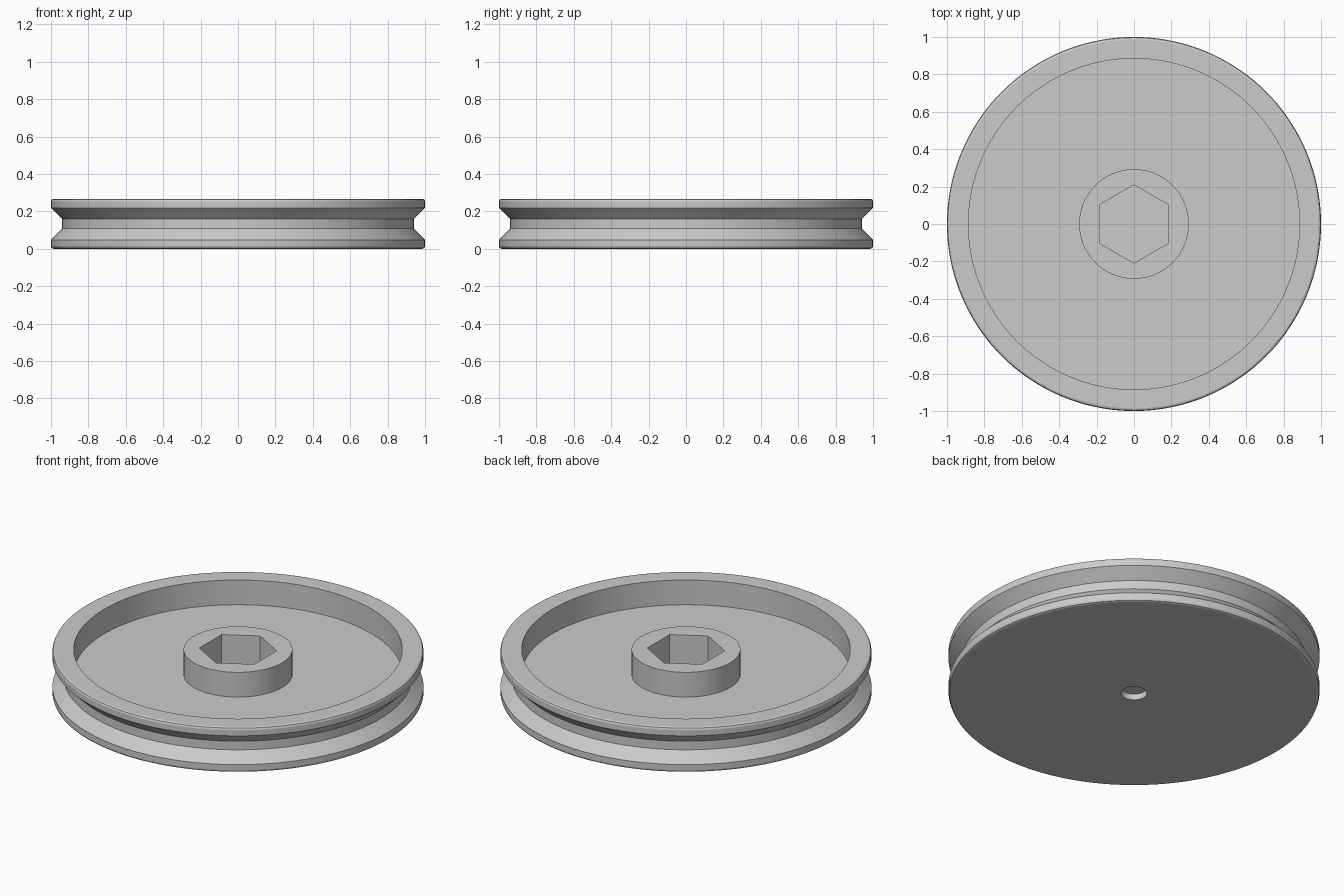
import bpy, bmesh
from math import cos, pi, tau, radians

cube = bpy.data.objects.get("Cube")
if cube:
    bpy.data.objects.remove(cube)

SEG = 144          # divisible by six so the hexagon corners land on steps
HEIGHT = 0.267
FLOOR = 0.12       # recessed face between rim and hub
POCKET = 0.04      # bottom of the hexagonal pocket
HOLE = 0.07

grey = bpy.data.materials.new("light_grey")
grey.use_nodes = True
colour = (0.6, 0.6, 0.6, 1)
grey.diffuse_color = colour
grey.node_tree.nodes["Principled BSDF"].inputs["Base Color"].default_value = colour


def hex_factor(angle):
    """Radius of a unit-apothem hexagon with corners on +y and -y."""
    return 1 / cos((angle + pi / 6) % (pi / 3) - pi / 6)


def revolve(name, profile):
    """Turn a closed profile of (radius, z, is_hexagonal) around z."""
    bm = bmesh.new()
    rings = []
    for r, z, is_hex in profile:
        ring = []
        for i in range(SEG):
            a = tau * i / SEG
            radius = r * hex_factor(a) if is_hex else r
            ring.append(bm.verts.new((radius * cos(a), radius * cos(a - pi / 2), z)))
        rings.append(ring)
    for k, ring in enumerate(rings):
        after = rings[(k + 1) % len(rings)]
        for i in range(SEG):
            j = (i + 1) % SEG
            bm.faces.new((ring[i], ring[j], after[j], after[i]))
    return finish(name, bm)


def finish(name, bm):
    bmesh.ops.recalc_face_normals(bm, faces=bm.faces)
    mesh = bpy.data.meshes.new(name)
    bm.to_mesh(mesh)
    bm.free()
    mesh.materials.append(grey)
    ob = bpy.data.objects.new(name, mesh)
    bpy.context.collection.objects.link(ob)
    bpy.ops.object.select_all(action="DESELECT")
    ob.select_set(True)
    bpy.context.view_layer.objects.active = ob
    bpy.ops.object.shade_smooth_by_angle(angle=radians(20))
    return ob


# Lower half of the grooved outer edge, mirrored for the upper half
lower = [(0.986, 0), (0.996, 0.004), (1, 0.014), (1, 0.048), (0.94, 0.108)]
upper = [(r, HEIGHT - z) for r, z in reversed(lower)]

# Rim, recess, hub with hexagonal pocket, and bore
inner = [(0.885, HEIGHT), (0.885, FLOOR), (0.293, FLOOR), (0.293, HEIGHT)]
profile = [(HOLE, 0, False)]
profile += [(r, z, False) for r, z in lower + upper + inner]
profile += [(0.181, HEIGHT, True), (0.181, POCKET, True), (HOLE, POCKET, False)]
revolve("pulley_wheel", profile)

# Thin web closing the bore under the pocket
bm = bmesh.new()
bmesh.ops.create_cone(bm, cap_ends=True, segments=SEG, radius1=HOLE,
                      radius2=HOLE, depth=0.003)
bmesh.ops.translate(bm, verts=bm.verts, vec=(0, 0, POCKET - 0.003))
finish("bore_web", bm)
